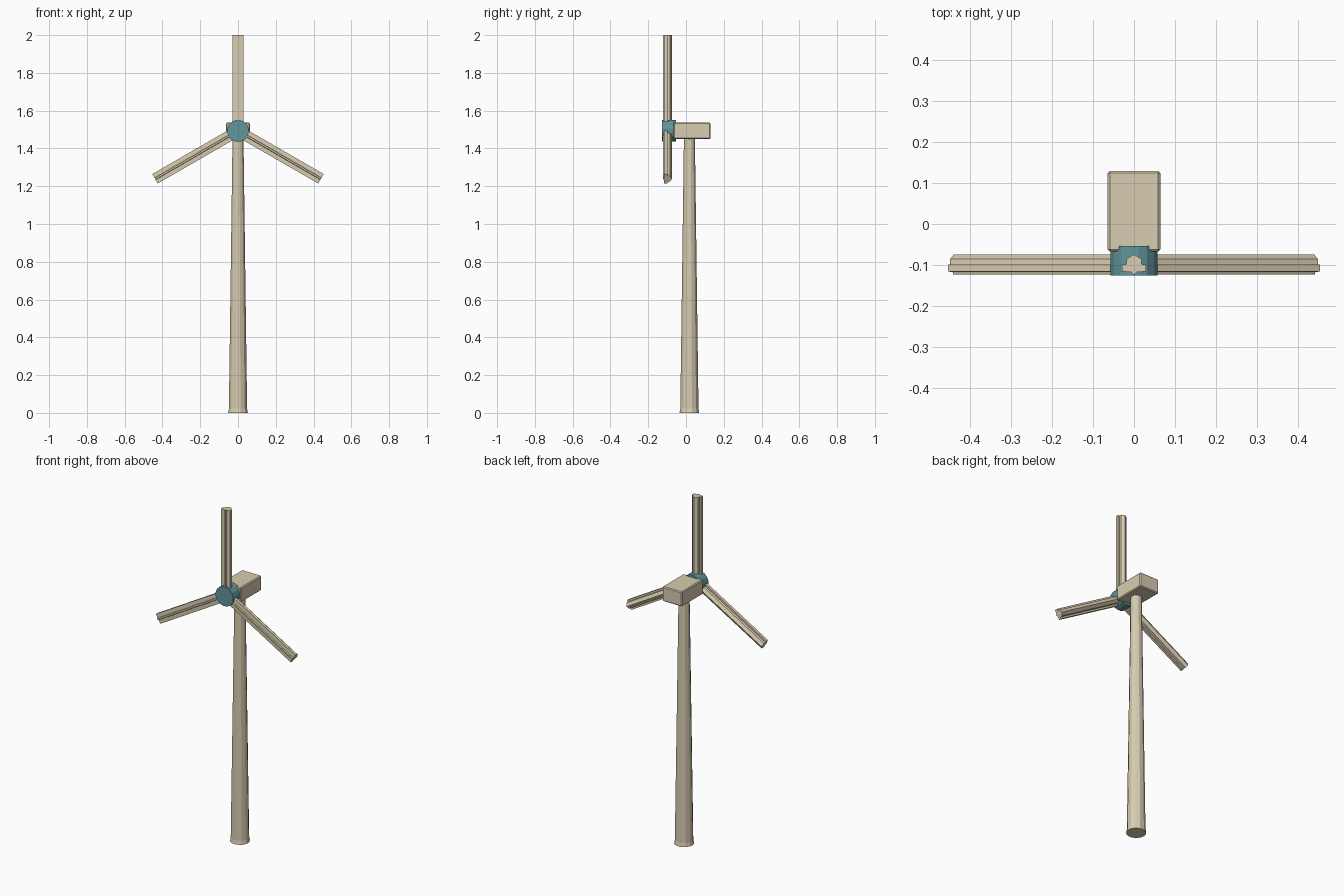
import bpy
import bmesh
import math
from mathutils import Matrix

cube = bpy.data.objects.get("Cube")
if cube:
    bpy.data.objects.remove(cube, do_unlink=True)


def make_material(name, rgb):
    mat = bpy.data.materials.new(name)
    mat.use_nodes = True
    colour = (*rgb, 1.0)
    mat.diffuse_color = colour
    mat.node_tree.nodes["Principled BSDF"].inputs["Base Color"].default_value = colour
    return mat


def make_object(name, bm, mat):
    bmesh.ops.recalc_face_normals(bm, faces=bm.faces)
    mesh = bpy.data.meshes.new(name)
    bm.to_mesh(mesh)
    bm.free()
    mesh.materials.append(mat)
    obj = bpy.data.objects.new(name, mesh)
    bpy.context.collection.objects.link(obj)
    return obj


def loft(rings):
    """Join equal-sized rings of points and cap both ends."""
    bm = bmesh.new()
    loops = [[bm.verts.new(p) for p in ring] for ring in rings]
    count = len(loops[0])
    for low, high in zip(loops, loops[1:]):
        for i in range(count):
            j = (i + 1) % count
            bm.faces.new((low[i], low[j], high[j], high[i]))
    bm.faces.new(loops[0])
    bm.faces.new(loops[-1])
    return bm


def circle(radius, sides):
    angles = [math.tau * (i + 0.5) / sides for i in range(sides)]
    return [(radius * math.cos(a), radius * math.sin(a)) for a in angles]


tan = make_material("warm tan", (0.69, 0.61, 0.44))
teal = make_material("muted teal", (0.12, 0.305, 0.33))

HUB_Z = 1.493
TOWER_Y = 0.018

# Tapered tower with a small foot flare
tower_profile = [(0.054, 0), (0.05, 0.022), (0.03, 1.46)]
tower = loft([[(x, y + TOWER_Y, z) for x, y in circle(r, 12)]
              for r, z in tower_profile])
make_object("tower", tower, tan)

# Nacelle box with narrow bevels
box = bmesh.new()
bmesh.ops.create_cube(box, size=1)
bmesh.ops.scale(box, vec=(0.128, 0.196, 0.087), verts=box.verts)
bmesh.ops.translate(box, vec=(0, 0.031, 1.493), verts=box.verts)
bmesh.ops.bevel(box, geom=list(box.edges), offset=0.005, segments=1,
                affect='EDGES')
make_object("nacelle", box, tan)

# Hub drum facing forward
hub = loft([[(x, y, z + HUB_Z) for x, z in circle(0.058, 16)]
            for y in (-0.126, -0.054)])
make_object("hub", hub, teal)

# Blades: ridged back, flat side flanges and a thin front rib
half_section = [(0.018, -0.085), (0.019, -0.099), (0.029, -0.099),
                (0.029, -0.116), (0.006, -0.117), (0.004, -0.123)]
section = ([(0, -0.074)] + half_section
           + [(-x, y) for x, y in reversed(half_section)])
for i, side in enumerate(("top", "left", "right")):
    blade = loft([[(x, y, z) for x, y in section] for z in (0.02, 2 - HUB_Z)])
    turn = Matrix.Rotation(math.tau * i / 3, 4, 'Y')
    blade.transform(Matrix.Translation((0, 0, HUB_Z)) @ turn)
    make_object(side + "_blade", blade, tan)
